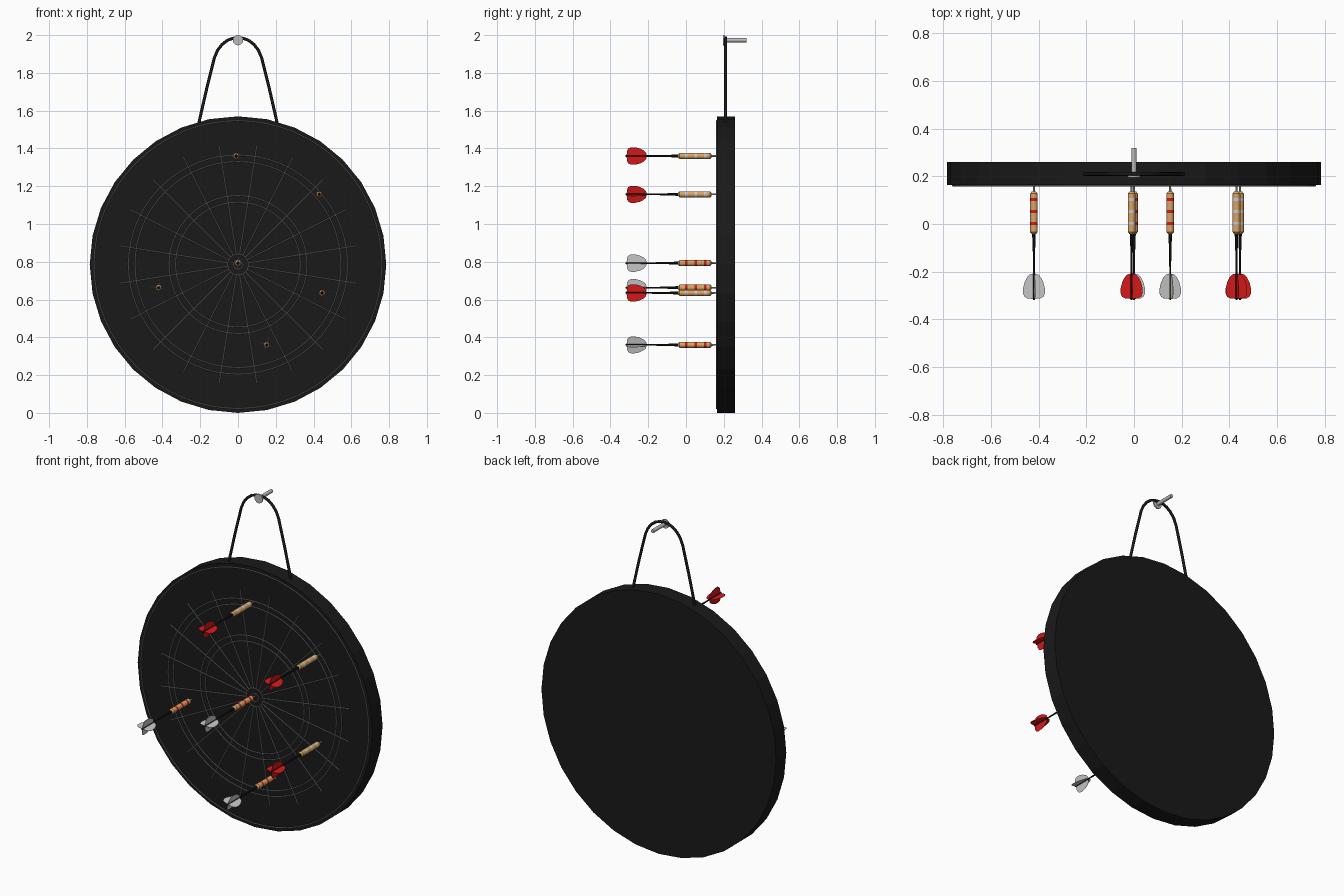
import bpy, bmesh
from math import sin, cos, pi, radians
from mathutils import Matrix

if "Cube" in bpy.data.objects:
    bpy.data.objects.remove(bpy.data.objects["Cube"])

CZ = 0.785      # board centre height
FRONT = 0.163   # y of the board face


def material(name, rgb):
    m = bpy.data.materials.new(name)
    m.diffuse_color = (*rgb, 1)
    m.use_nodes = True
    m.node_tree.nodes["Principled BSDF"].inputs["Base Color"].default_value = m.diffuse_color
    return m


BLACK = material("black", (0.01, 0.01, 0.01))
WIRE = material("wire_grey", (0.2, 0.2, 0.2))
STEEL = material("steel", (0.5, 0.5, 0.5))
WOOD = material("wood", (0.7, 0.38, 0.13))
RED = material("red", (0.7, 0.01, 0.01))
GREY = material("light_grey", (0.6, 0.6, 0.6))


def finish(name, bm, mats, smooth=True):
    bmesh.ops.recalc_face_normals(bm, faces=bm.faces[:])
    me = bpy.data.meshes.new(name)
    bm.to_mesh(me)
    bm.free()
    for m in mats:
        me.materials.append(m)
    ob = bpy.data.objects.new(name, me)
    bpy.context.collection.objects.link(ob)
    if smooth:
        bpy.ops.object.select_all(action='DESELECT')
        ob.select_set(True)
        bpy.context.view_layer.objects.active = ob
        bpy.ops.object.shade_smooth_by_angle(angle=radians(35))
    return ob


def lathe(bm, profile, sides, x=0, z=0):
    """Closed solid turned around a y axis; profile rows are (y, radius, material)."""
    rings = [[bm.verts.new((x + r * sin(2 * pi * i / sides), y,
                            z + r * cos(2 * pi * i / sides))) for i in range(sides)]
             for y, r, _ in profile]
    for k in range(len(rings) - 1):
        a, b = rings[k], rings[k + 1]
        for i in range(sides):
            j = (i + 1) % sides
            bm.faces.new((a[i], a[j], b[j], b[i])).material_index = profile[k][2]
    bm.faces.new(rings[0]).material_index = profile[0][2]
    bm.faces.new(rings[-1]).material_index = profile[-1][2]


def wires(name, paths, radius, mat, resolution):
    """Round wire along each (points, closed) path."""
    cu = bpy.data.curves.new(name, 'CURVE')
    cu.dimensions = '3D'
    cu.bevel_depth = radius
    cu.bevel_resolution = resolution
    cu.use_fill_caps = True
    for pts, closed in paths:
        sp = cu.splines.new('POLY')
        sp.points.add(len(pts) - 1)
        for p, co in zip(sp.points, pts):
            p.co = (*co, 1)
        sp.use_cyclic_u = closed
    cu.materials.append(mat)
    ob = bpy.data.objects.new(name, cu)
    bpy.context.collection.objects.link(ob)
    bpy.ops.object.select_all(action='DESELECT')
    ob.select_set(True)
    bpy.context.view_layer.objects.active = ob
    bpy.ops.object.convert(target='MESH')
    return ob


def polar(r, a):
    return (r * sin(a), FRONT - 0.002, CZ + r * cos(a))


# Board
bm = bmesh.new()
lathe(bm, [(FRONT, 0.785, 0), (0.26, 0.785, 0)], 32, 0, CZ)
finish("board", bm, [BLACK], smooth=False)

# Scoring wires: rings and radial dividers
rings = [([polar(r, 2 * pi * i / 64) for i in range(64)], True)
         for r in (0.024, 0.055, 0.33, 0.365, 0.545, 0.58, 0.762)]
spokes = [([polar(0.055, radians(9 + 18 * k)), polar(0.635, radians(9 + 18 * k))], False)
          for k in range(20)]
wires("scoring_wires", rings + spokes, 0.003, WIRE, 1)

# Hanging loop, mirrored from one half
half = [(0.212, 1.50), (0.205, 1.545), (0.165, 1.72), (0.125, 1.88), (0.108, 1.92),
        (0.085, 1.95), (0.057, 1.972), (0.028, 1.983)]
loop = [(-x, z) for x, z in half] + [(0, 1.986)] + [(x, z) for x, z in reversed(half)]
wires("hanging_loop", [([(x, 0.21, z) for x, z in loop], False)], 0.008, BLACK, 2)

# Nail
bm = bmesh.new()
lathe(bm, [(0.195, 0.027, 0), (0.203, 0.027, 0), (0.204, 0.011, 0), (0.32, 0.011, 0)],
      20, 0, 1.973)
finish("nail", bm, [STEEL])


def dart(n, x, z, flight_mat, band_mat, spin):
    # Barrel with three coloured bands
    bm = bmesh.new()
    prof = [(-0.042, 0.009, 0), (-0.034, 0.016, 0)]
    for y in (-0.004, 0.046, 0.096):
        prof += [(y, 0.016, 1), (y + 0.013, 0.016, 0)]
    prof += [(0.128, 0.016, 0), (0.136, 0.009, 0)]
    lathe(bm, prof, 16, x, z)
    finish(f"dart_barrel_{n}", bm, [WOOD, band_mat])

    # Steel point
    bm = bmesh.new()
    lathe(bm, [(0.13, 0.005, 0), (0.16, 0.004, 0), (0.18, 0.001, 0)], 8, x, z)
    finish(f"dart_point_{n}", bm, [STEEL])

    # Black shaft
    bm = bmesh.new()
    lathe(bm, [(-0.32, 0.004, 0), (-0.20, 0.004, 0), (-0.12, 0.005, 0),
               (-0.04, 0.008, 0)], 10, x, z)
    finish(f"dart_shaft_{n}", bm, [BLACK])

    # Four thin flight fins
    outline = [(-0.208, 0.003), (-0.212, 0.018), (-0.225, 0.030), (-0.245, 0.040),
               (-0.270, 0.046), (-0.292, 0.046), (-0.305, 0.040), (-0.313, 0.026),
               (-0.314, 0.003)]
    bm = bmesh.new()
    t = 0.0008
    for k in range(4):
        rot = Matrix.Translation((x, 0, z)) @ Matrix.Rotation(spin + k * pi / 2, 4, 'Y')
        sides = [[bm.verts.new(rot @ Matrix.Translation((s, y, r)).translation)
                  for y, r in outline] for s in (-t, t)]
        bm.faces.new(sides[0])
        bm.faces.new(sides[1][::-1])
        for i in range(len(outline)):
            j = (i + 1) % len(outline)
            bm.faces.new((sides[0][i], sides[1][i], sides[1][j], sides[0][j]))
    finish(f"dart_flight_{n}", bm, [flight_mat], smooth=False)


# Two sets of three darts
for n, (x, z, spin) in enumerate([(-0.01, 1.36, 5), (0.43, 1.157, 12), (0.445, 0.635, 3)]):
    dart(n + 1, x, z, RED, GREY, radians(spin))
for n, (x, z, spin) in enumerate([(0.0, 0.793, 4), (-0.42, 0.663, 8), (0.152, 0.36, 16)]):
    dart(n + 4, x, z, GREY, RED, radians(spin))
